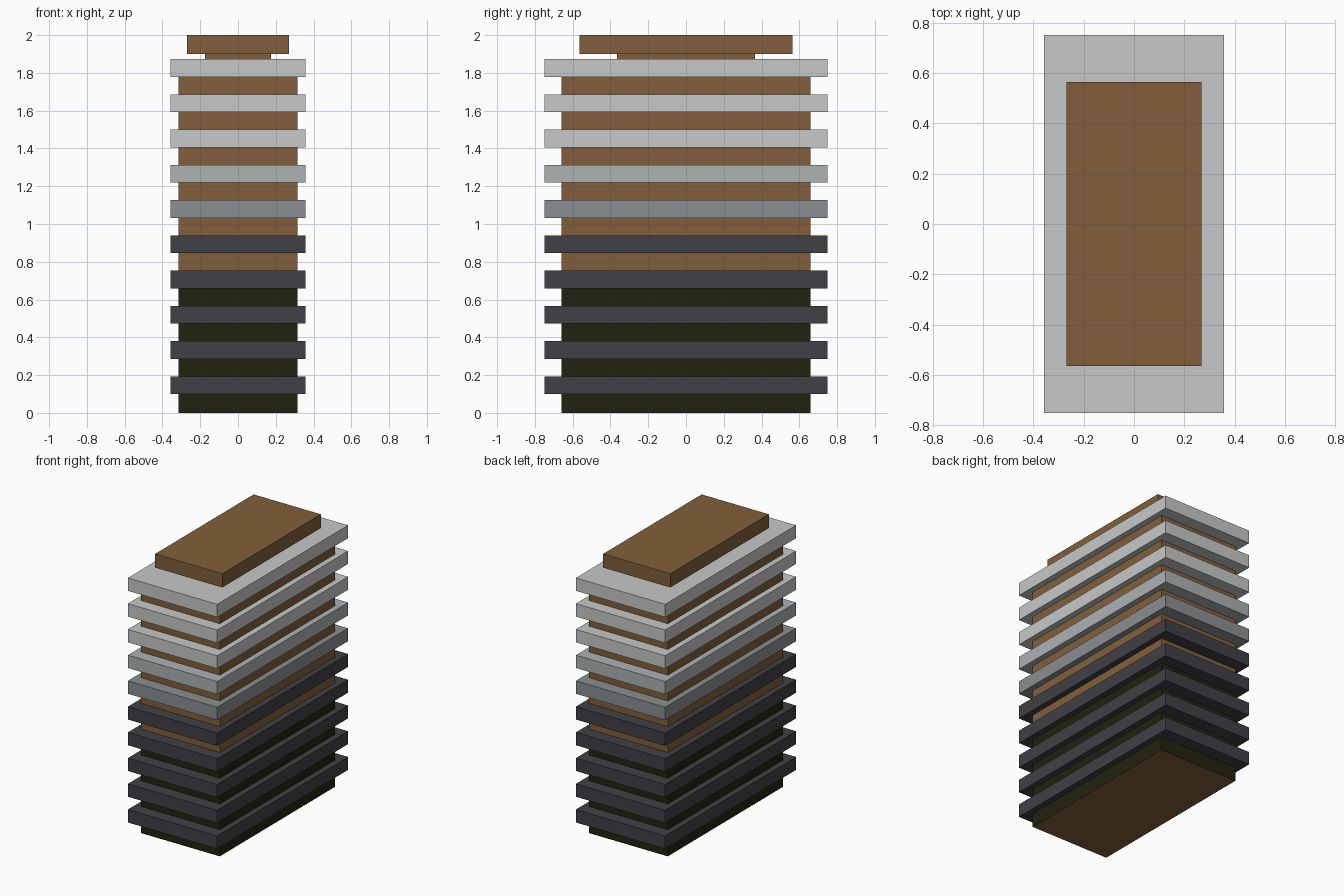
import bpy, bmesh

if "Cube" in bpy.data.objects:
    bpy.data.objects.remove(bpy.data.objects["Cube"])


def material(name, rgb):
    """Flat material from 0-255 screen values, converted to linear."""
    lin = [(c / 255 / 12.92) if c < 11 else ((c / 255 + 0.055) / 1.055) ** 2.4 for c in rgb]
    m = bpy.data.materials.new(name)
    m.diffuse_color = (*lin, 1)
    m.use_nodes = True
    m.node_tree.nodes["Principled BSDF"].inputs["Base Color"].default_value = m.diffuse_color
    return m


brown = material("brown", (130, 95, 59))
black = material("olive_black", (34, 34, 14))
pale = material("pale_grey", (199, 201, 200))
light = material("light_grey", (174, 178, 180))
mid = material("mid_grey", (139, 143, 146))
dark = material("dark_grey", (65, 65, 70))


def box(name, hx, hy, z0, z1, *mats, cut=None):
    """Box centred on the z axis; sides below the cut height use the second material."""
    bm = bmesh.new()
    bmesh.ops.create_cube(bm, size=1)
    for v in bm.verts:
        v.co = (v.co.x * 2 * hx, v.co.y * 2 * hy, z1 if v.co.z > 0 else z0)
    if cut is not None:
        bmesh.ops.bisect_plane(bm, geom=bm.verts[:] + bm.edges[:] + bm.faces[:],
                               plane_co=(0, 0, cut), plane_no=(0, 0, 1))
        bm.normal_update()
        for f in bm.faces:
            if abs(f.normal.z) < 0.5 and f.calc_center_median().z < cut:
                f.material_index = 1
    me = bpy.data.meshes.new(name)
    bm.to_mesh(me)
    bm.free()
    for m in mats:
        me.materials.append(m)
    ob = bpy.data.objects.new(name, me)
    bpy.context.collection.objects.link(ob)


# Central block: dark lower sides, brown above and underneath
box("core", 0.316, 0.66, 0, 1.83, brown, black, cut=0.70)

# Ten evenly spaced plates, dark at the bottom to pale at the top
colours = [dark] * 5 + [mid, light] + [pale] * 3
for i, m in enumerate(colours):
    z = 0.1 + i * 0.1866
    box(f"plate_{i + 1}", 0.358, 0.75, z, z + 0.0935, m)

# Neck and cap on top
box("neck", 0.175, 0.365, 1.83, 1.92, brown)
box("cap", 0.269, 0.564, 1.90, 2.0, brown)
